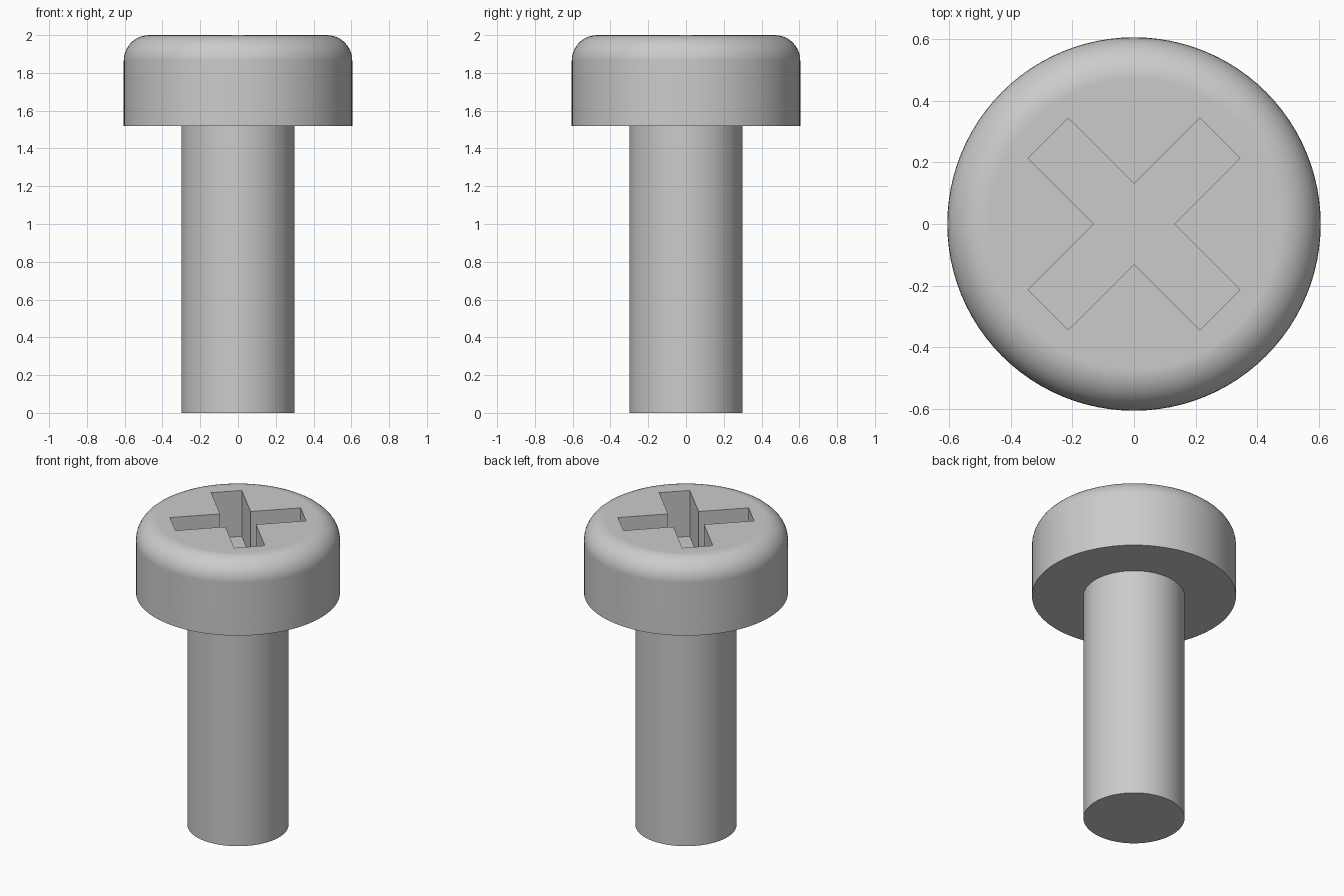
import bpy
import bmesh
import math
from mathutils import Matrix, Vector

if "Cube" in bpy.data.objects:
    bpy.data.objects.remove(bpy.data.objects["Cube"], do_unlink=True)

SEGMENTS = 96
SHANK_R, HEAD_R = 0.3, 0.605
HEAD_Z, TOP_Z = 1.52, 2.0
FILLET, FILLET_STEPS = 0.135, 10
SLOT_HALF, SLOT_REACH, SLOT_DEPTH = 0.092, 0.393, 0.3

steel = bpy.data.materials.new("plain_steel_grey")
steel.use_nodes = True
colour = (0.6, 0.6, 0.6, 1)
steel.diffuse_color = colour
steel.node_tree.nodes["Principled BSDF"].inputs["Base Color"].default_value = colour


def finish(name, bm):
    """Turn a bmesh into a linked object in the steel colour."""
    bmesh.ops.recalc_face_normals(bm, faces=bm.faces)
    mesh = bpy.data.meshes.new(name)
    bm.to_mesh(mesh)
    bm.free()
    mesh.materials.append(steel)
    obj = bpy.data.objects.new(name, mesh)
    bpy.context.collection.objects.link(obj)
    return obj


def lathe(name, profile):
    """Closed solid of revolution from (radius, z) points."""
    bm = bmesh.new()
    rings = []
    for r, z in profile:
        angles = [2 * math.pi * i / SEGMENTS for i in range(SEGMENTS)]
        rings.append([bm.verts.new((r * math.cos(a), r * math.sin(a), z)) for a in angles])
    for low, high in zip(rings, rings[1:]):
        for i in range(SEGMENTS):
            j = (i + 1) % SEGMENTS
            bm.faces.new((low[i], low[j], high[j], high[i]))
    bm.faces.new(rings[0])
    bm.faces.new(rings[-1])
    return finish(name, bm)


# Shank and round-edged head as one solid
profile = [(SHANK_R, 0), (SHANK_R, HEAD_Z), (HEAD_R, HEAD_Z)]
for i in range(FILLET_STEPS + 1):
    a = math.pi / 2 * i / FILLET_STEPS
    profile.append((HEAD_R - FILLET + FILLET * math.cos(a),
                    TOP_Z - FILLET + FILLET * math.sin(a)))
screw = lathe("screw_head_and_shank", profile)

# Cross-shaped cutter for the drive recess, one arm turned four times
bm = bmesh.new()
arm = [(SLOT_HALF, -SLOT_HALF), (SLOT_REACH, -SLOT_HALF), (SLOT_REACH, SLOT_HALF)]
outline = []
for k in range(4):
    turn = Matrix.Rotation(math.pi / 4 + k * math.pi / 2, 3, "Z")
    outline += [bm.verts.new(turn @ Vector((x, y, TOP_Z - SLOT_DEPTH))) for x, y in arm]
floor = bm.faces.new(outline)
extruded = bmesh.ops.extrude_face_region(bm, geom=[floor], use_keep_orig=True)
raised = [v for v in extruded["geom"] if isinstance(v, bmesh.types.BMVert)]
bmesh.ops.translate(bm, verts=raised, vec=(0, 0, SLOT_DEPTH + 0.1))
cutter = finish("recess_cutter", bm)
cutter.hide_render = True

# Cut the recess, then smooth the round faces
bpy.ops.object.select_all(action="DESELECT")
screw.select_set(True)
bpy.context.view_layer.objects.active = screw
cut = screw.modifiers.new("drive_recess", "BOOLEAN")
cut.operation = "DIFFERENCE"
cut.solver = "EXACT"
cut.object = cutter
bpy.ops.object.modifier_apply(modifier=cut.name)
bpy.data.objects.remove(cutter, do_unlink=True)
bpy.ops.object.shade_smooth_by_angle(angle=math.radians(30))
weighted = screw.modifiers.new("flat_top_normals", "WEIGHTED_NORMAL")
weighted.keep_sharp = True
